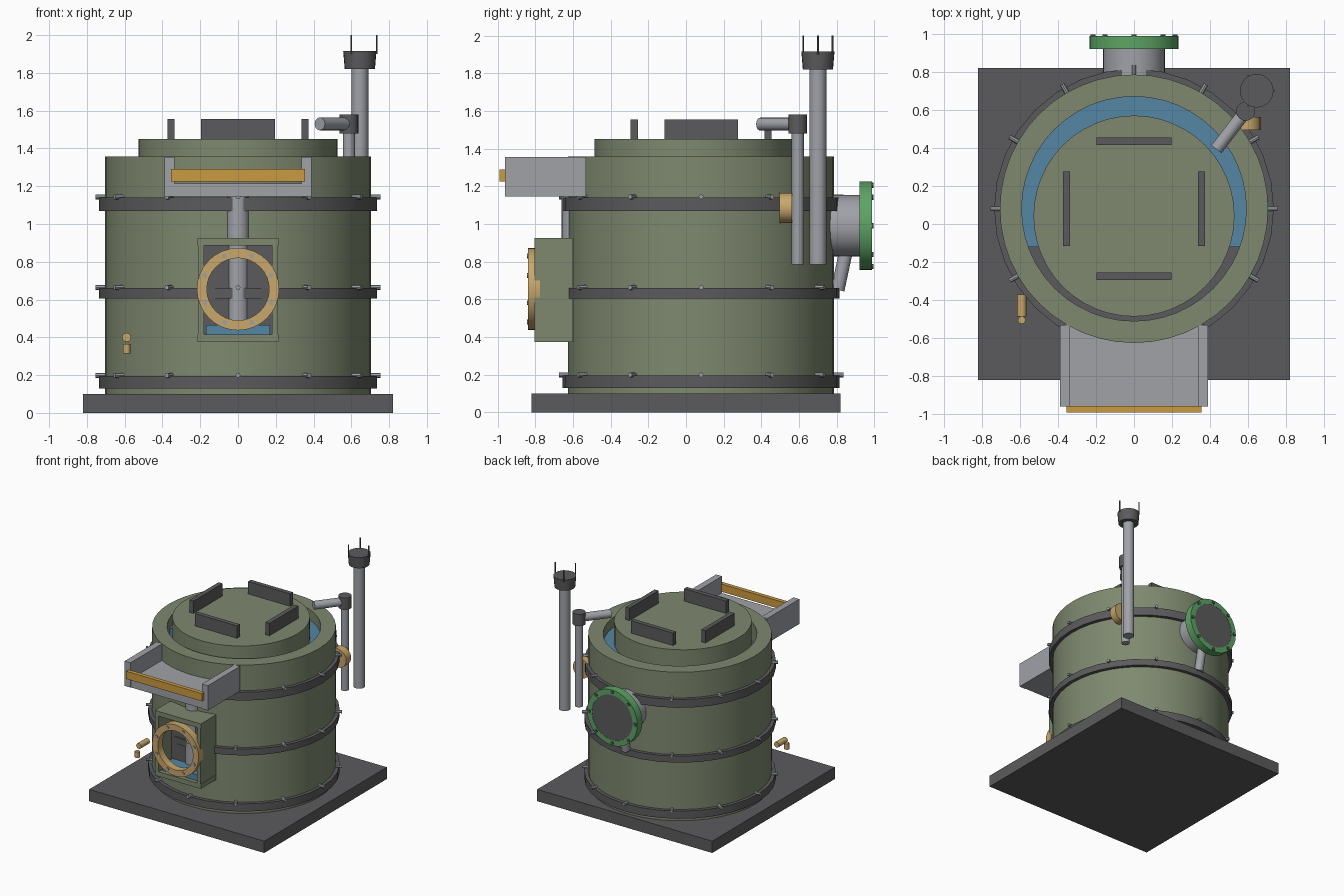
import bpy, bmesh
from math import sin, cos, pi, radians
from mathutils import Vector, Matrix

cube = bpy.data.objects.get("Cube")
if cube:
    bpy.data.objects.remove(cube, do_unlink=True)


def material(name, *rgb):
    m = bpy.data.materials.new(name)
    m.use_nodes = True
    color = (*rgb, 1)
    m.diffuse_color = color
    m.node_tree.nodes["Principled BSDF"].inputs["Base Color"].default_value = color
    return m


GREEN = material("olive green", 0.21, 0.25, 0.16)
DARK = material("dark grey", 0.105, 0.105, 0.11)
STEEL = material("light steel", 0.35, 0.36, 0.39)
BRASS = material("brass", 0.58, 0.39, 0.15)
ORANGE = material("orange", 0.6, 0.33, 0.055)
BLUE = material("water blue", 0.09, 0.24, 0.37)
FLANGE = material("bright green", 0.11, 0.37, 0.13)

UP, BACK = Vector((0, 0, 1)), Vector((0, 1, 0))
CY = 0.08  # tank centre in y


def finish(name, bm, mat, smooth=False):
    bmesh.ops.recalc_face_normals(bm, faces=bm.faces)
    mesh = bpy.data.meshes.new(name)
    bm.to_mesh(mesh)
    bm.free()
    mesh.materials.append(mat)
    ob = bpy.data.objects.new(name, mesh)
    bpy.context.collection.objects.link(ob)
    if smooth:
        bpy.ops.object.select_all(action="DESELECT")
        ob.select_set(True)
        bpy.context.view_layer.objects.active = ob
        bpy.ops.object.shade_smooth_by_angle(angle=radians(35))
    return ob


def box(name, mat, x, y, z):
    """Box from (low, high) pairs."""
    bm = bmesh.new()
    bmesh.ops.create_cube(bm, size=1)
    for v in bm.verts:
        v.co = Vector([(a + b) / 2 + c * (b - a) for c, (a, b) in zip(v.co, (x, y, z))])
    return finish(name, bm, mat)


def add_rod(bm, start, end, r1, r2=None, sides=20):
    a, b = Vector(start), Vector(end)
    d = b - a
    place = Matrix.Translation((a + b) / 2) @ d.to_track_quat("Z", "Y").to_matrix().to_4x4()
    bmesh.ops.create_cone(bm, cap_ends=True, segments=sides, radius1=r1,
                          radius2=r1 if r2 is None else r2, depth=d.length, matrix=place)


def rod(name, mat, start, end, r1, r2=None, sides=20):
    bm = bmesh.new()
    add_rod(bm, start, end, r1, r2, sides)
    return finish(name, bm, mat, True)


def tube(name, mat, start, axis, length, outer, inner, sides=32):
    """Hollow ring swept around an axis."""
    bm = bmesh.new()
    turn = axis.to_track_quat("Z", "Y")
    profile = [(inner, 0), (outer, 0), (outer, length), (inner, length)]
    rings = []
    for i in range(sides):
        t = 2 * pi * i / sides
        rings.append([bm.verts.new(Vector(start) + turn @ Vector((r * cos(t), r * sin(t), h)))
                      for r, h in profile])
    for i in range(sides):
        p, q = rings[i], rings[(i + 1) % sides]
        for k in range(4):
            bm.faces.new((p[k], q[k], q[(k + 1) % 4], p[(k + 1) % 4]))
    return finish(name, bm, mat, True)


# Base and tank
box("base_plate", DARK, (-0.82, 0.82), (-0.82, 0.82), (0, 0.1))
tube("tank_wall", GREEN, (0, CY, 0.1), UP, 1.257, 0.705, 0.59, 48)
rod("tank_inner_floor", DARK, (0, CY, 1.15), (0, CY, 1.2), 0.595, sides=48)

# Water showing behind the lid
bm = bmesh.new()
add_rod(bm, (0, CY, 1.2), (0, CY, 1.27), 0.592, sides=48)
cut = bmesh.ops.bisect_plane(bm, geom=bm.verts[:] + bm.edges[:] + bm.faces[:],
                             plane_co=(0, -0.12, 0), plane_no=(0, -1, 0), clear_outer=True)
bmesh.ops.holes_fill(bm, edges=[e for e in bm.edges if e.is_boundary])
finish("water", bm, BLUE)

# Bands with bolts around the tank
for label, low, high in (("lower", 0.13, 0.195), ("middle", 0.605, 0.66), ("upper", 1.07, 1.14)):
    tube(label + "_band", DARK, (0, CY, low), UP, high - low, 0.735, 0.69, 32)
    bm = bmesh.new()
    for i in range(12):
        d = Vector((cos(i * pi / 6), sin(i * pi / 6), 0))
        p = Vector((0, CY, high + 0.004))
        add_rod(bm, p + d * 0.7, p + d * 0.755, 0.013, sides=8)
    finish(label + "_band_bolts", bm, STEEL)

# Lid with four handles
rod("lid", GREEN, (0, 0.042, 1.18), (0, 0.042, 1.45), 0.528, sides=48)
for side, s in (("right", -1), ("left", 1)):
    x = s * 0.355
    box(side + "_lid_handle", DARK, (x - 0.019, x + 0.019), (CY - 0.195, CY + 0.195), (1.44, 1.555))
for side, s in (("front", -1), ("back", 1)):
    y = CY + s * 0.355
    box(side + "_lid_handle", DARK, (-0.197, 0.197), (y - 0.019, y + 0.019), (1.44, 1.555))

# Loading tray and its chute
box("tray_floor", STEEL, (-0.335, 0.335), (-0.955, -0.53), (1.145, 1.215))
for side, s in (("right", -1), ("left", 1)):
    box(side + "_tray_wall", STEEL, sorted((s * 0.335, s * 0.39)), (-0.96, -0.53), (1.145, 1.355))
box("tray_bar", ORANGE, (-0.355, 0.355), (-0.99, -0.955), (1.225, 1.29))
rod("chute_pipe", STEEL, (0, -0.6, 0.42), (0, -0.6, 1.145), 0.06)

# Window box with round brass frame
for side, s in (("right", -1), ("left", 1)):
    box(side + "_window_wall", GREEN, sorted((s * 0.18, s * 0.213)), (-0.805, -0.6), (0.38, 0.92))
box("window_top", GREEN, (-0.215, 0.215), (-0.805, -0.6), (0.885, 0.925))
box("window_bottom", GREEN, (-0.215, 0.215), (-0.805, -0.6), (0.375, 0.415))
box("window_back", DARK, (-0.18, 0.18), (-0.635, -0.59), (0.415, 0.885))
box("window_water", BLUE, (-0.17, 0.17), (-0.77, -0.63), (0.415, 0.465))
tube("window_ring", BRASS, (0, -0.838, 0.655), BACK, 0.064, 0.218, 0.165)
bm = bmesh.new()
for i in range(8):
    t = (i + 0.5) * pi / 4
    x, z = 0.19 * cos(t), 0.655 + 0.19 * sin(t)
    add_rod(bm, (x, -0.845, z), (x, -0.83, z), 0.013, sides=8)
finish("window_bolts", bm, STEEL)

# Sampling tap
rod("tap_body", BRASS, (-0.59, -0.485, 0.4), (-0.59, -0.37, 0.4), 0.024, sides=12)
rod("tap_spout", BRASS, (-0.59, -0.505, 0.315), (-0.59, -0.505, 0.365), 0.02, sides=12)

# Rear flanged port
PZ = 0.99
rod("port_neck", STEEL, (0, 0.7, PZ), (0, 0.93, PZ), 0.163, sides=32)
tube("port_flange", FLANGE, (0, 0.92, PZ), BACK, 0.067, 0.235, 0.19)
rod("port_cover", DARK, (0, 0.925, PZ), (0, 0.985, PZ), 0.198, sides=32)
bm = bmesh.new()
for i in range(8):
    t = i * pi / 4
    x, z = 0.215 * cos(t), PZ + 0.215 * sin(t)
    add_rod(bm, (x, 0.98, z), (x, 0.995, z), 0.014, sides=8)
finish("port_bolts", bm, DARK)
rod("port_drain", STEEL, (0, 0.805, 0.65), (0, 0.85, 0.86), 0.036)

# Tall vent stack with cap and three prongs
sx, sy = 0.645, 0.7
rod("vent_stack", STEEL, (sx, sy, 0.785), (sx, sy, 1.84), 0.045)
rod("vent_cap", DARK, (sx, sy, 1.82), (sx, sy, 1.915), 0.08, 0.088, 24)
bm = bmesh.new()
for i in range(3):
    t = i * 2 * pi / 3
    x, y = sx + 0.09 * cos(t), sy + 0.09 * sin(t)
    add_rod(bm, (x, y, 1.9), (x, y, 2), 0.005, sides=6)
finish("vent_prongs", bm, DARK)

# Filling pipe with elbow, spout and valve
px, py = 0.587, 0.593
rod("fill_pipe", STEEL, (px, py, 0.785), (px, py, 1.5), 0.032)
rod("fill_elbow", DARK, (px, py, 1.48), (px, py, 1.58), 0.05)
rod("fill_spout", STEEL, (px, py, 1.53), (0.433, 0.393, 1.53), 0.034)
rod("fill_valve", BRASS, (px, 0.495, 1.085), (px, 0.562, 1.085), 0.08, sides=16)
